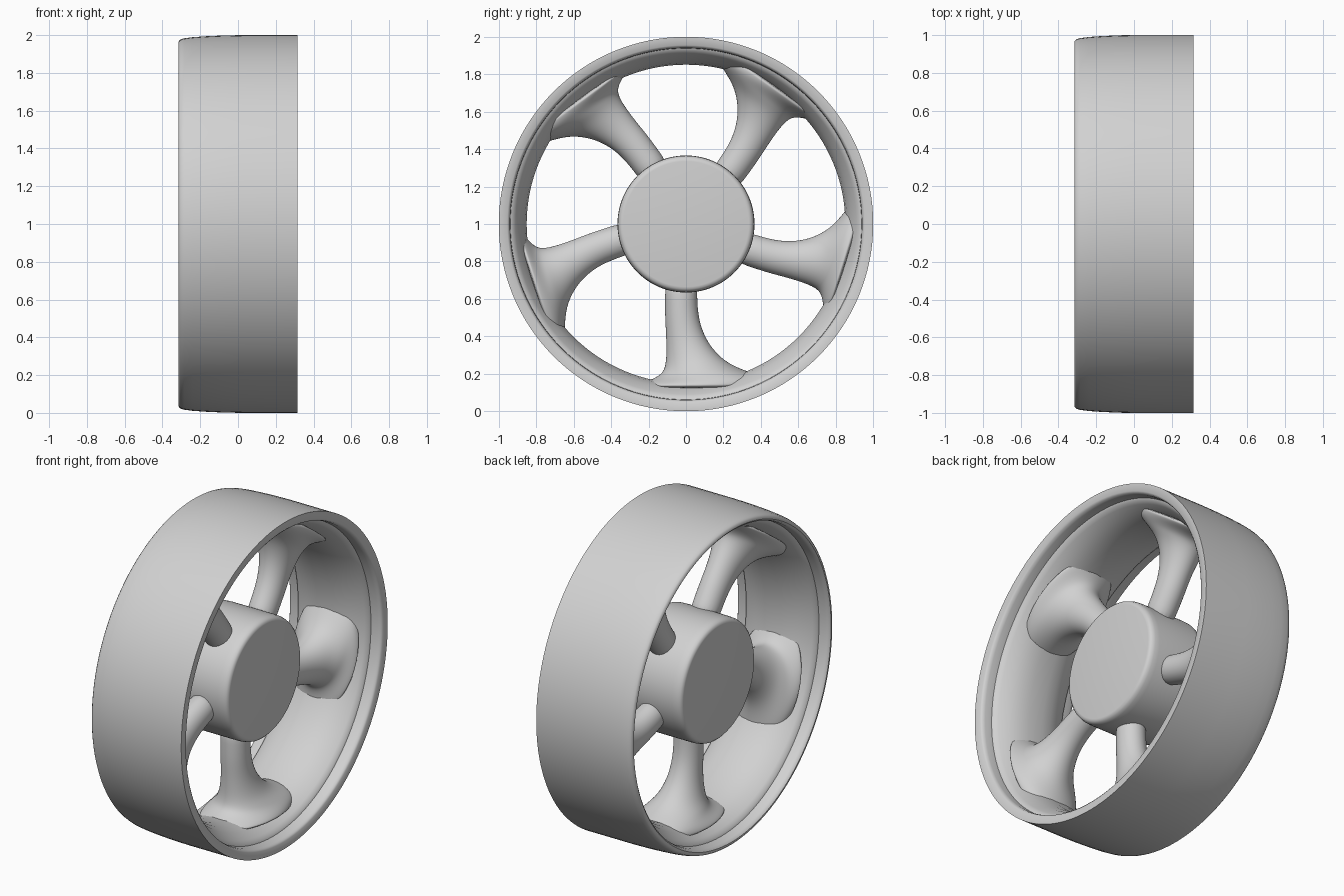
import bpy, bmesh, math
from mathutils import Matrix

if "Cube" in bpy.data.objects:
    bpy.data.objects.remove(bpy.data.objects["Cube"])

grey = bpy.data.materials.new("light grey")
grey.diffuse_color = (0.64, 0.64, 0.64, 1)
grey.use_nodes = True
grey.node_tree.nodes["Principled BSDF"].inputs["Base Color"].default_value = grey.diffuse_color


def finish(bm, name, angle=40):
    bmesh.ops.recalc_face_normals(bm, faces=bm.faces)
    me = bpy.data.meshes.new(name)
    bm.to_mesh(me)
    bm.free()
    me.materials.append(grey)
    ob = bpy.data.objects.new(name, me)
    bpy.context.collection.objects.link(ob)
    bpy.ops.object.select_all(action='DESELECT')
    ob.select_set(True)
    bpy.context.view_layer.objects.active = ob
    bpy.ops.object.shade_smooth_by_angle(angle=math.radians(angle))
    return ob


def lathe(name, profile, closed, n=128):
    """Spin an (x, radius) profile around the wheel axis."""
    bm = bmesh.new()
    rings = []
    for x, r in profile:
        rings.append([bm.verts.new((x, r * math.cos(2 * math.pi * i / n),
                                    1 + r * math.sin(2 * math.pi * i / n)))
                      for i in range(n)])
    pairs = list(zip(rings, rings[1:]))
    if closed:
        pairs.append((rings[-1], rings[0]))
    for a, b in pairs:
        for i in range(n):
            j = (i + 1) % n
            bm.faces.new((a[i], a[j], b[j], b[i]))
    if not closed:
        bm.faces.new(rings[0])
        bm.faces.new(rings[-1])
    return finish(bm, name)


# Rim: rounded on the -x side, crisp outer edge on the +x side, stepped inside
lathe("rim", [
    (0.315, 1.0), (0.315, 0.955), (0.307, 0.945), (0.29, 0.94),
    (0.245, 0.938), (0.24, 0.925), (0.22, 0.91), (0.17, 0.88), (0.11, 0.86),
    (0.05, 0.851), (-0.05, 0.851), (-0.11, 0.86), (-0.17, 0.88),
    (-0.22, 0.91), (-0.24, 0.925), (-0.245, 0.938), (-0.29, 0.94),
    (-0.307, 0.945), (-0.315, 0.955), (-0.314, 0.967), (-0.305, 0.977),
    (-0.285, 0.983), (-0.24, 0.989), (-0.17, 0.994), (-0.08, 0.998),
    (0.02, 1.0)], True)

# Hub: plain drum with rounded ends
lathe("hub", [
    (0.18, 0.335), (0.178, 0.347), (0.168, 0.358), (0.15, 0.364),
    (0.12, 0.366), (-0.16, 0.366), (-0.19, 0.364), (-0.208, 0.358),
    (-0.218, 0.347), (-0.22, 0.335)], False)

# Spokes: (distance from axis, left edge, right edge, half thickness in x)
stations = [
    (0.30, -0.112, 0.062, 0.083), (0.40, -0.113, 0.060, 0.083),
    (0.50, -0.113, 0.068, 0.084), (0.58, -0.108, 0.092, 0.087),
    (0.65, -0.106, 0.130, 0.097), (0.71, -0.107, 0.184, 0.115),
    (0.75, -0.112, 0.240, 0.135), (0.78, -0.121, 0.310, 0.158),
    (0.805, -0.140, 0.385, 0.178), (0.83, -0.185, 0.43, 0.200),
    (0.855, -0.26, 0.43, 0.218), (0.88, -0.28, 0.41, 0.225)]


def spoke(name, turn, n=20):
    bm = bmesh.new()
    rings = []
    for d, left, right, h in stations:
        c, w = (left + right) / 2, (right - left) / 2
        rings.append([bm.verts.new((h * math.sin(2 * math.pi * i / n),
                                    c + w * math.cos(2 * math.pi * i / n), -d))
                      for i in range(n)])
    for a, b in zip(rings, rings[1:]):
        for i in range(n):
            j = (i + 1) % n
            bm.faces.new((a[i], a[j], b[j], b[i]))
    bm.faces.new(rings[0])
    bm.faces.new(rings[-1])
    bmesh.ops.transform(bm, verts=bm.verts, matrix=Matrix.Translation((0, 0, 1))
                        @ Matrix.Rotation(turn, 4, 'X'))
    ob = finish(bm, name, 60)
    mod = ob.modifiers.new("smooth", 'SUBSURF')
    mod.levels = mod.render_levels = 2


for k in range(5):
    spoke("spoke_%d" % (k + 1), k * math.tau / 5)
